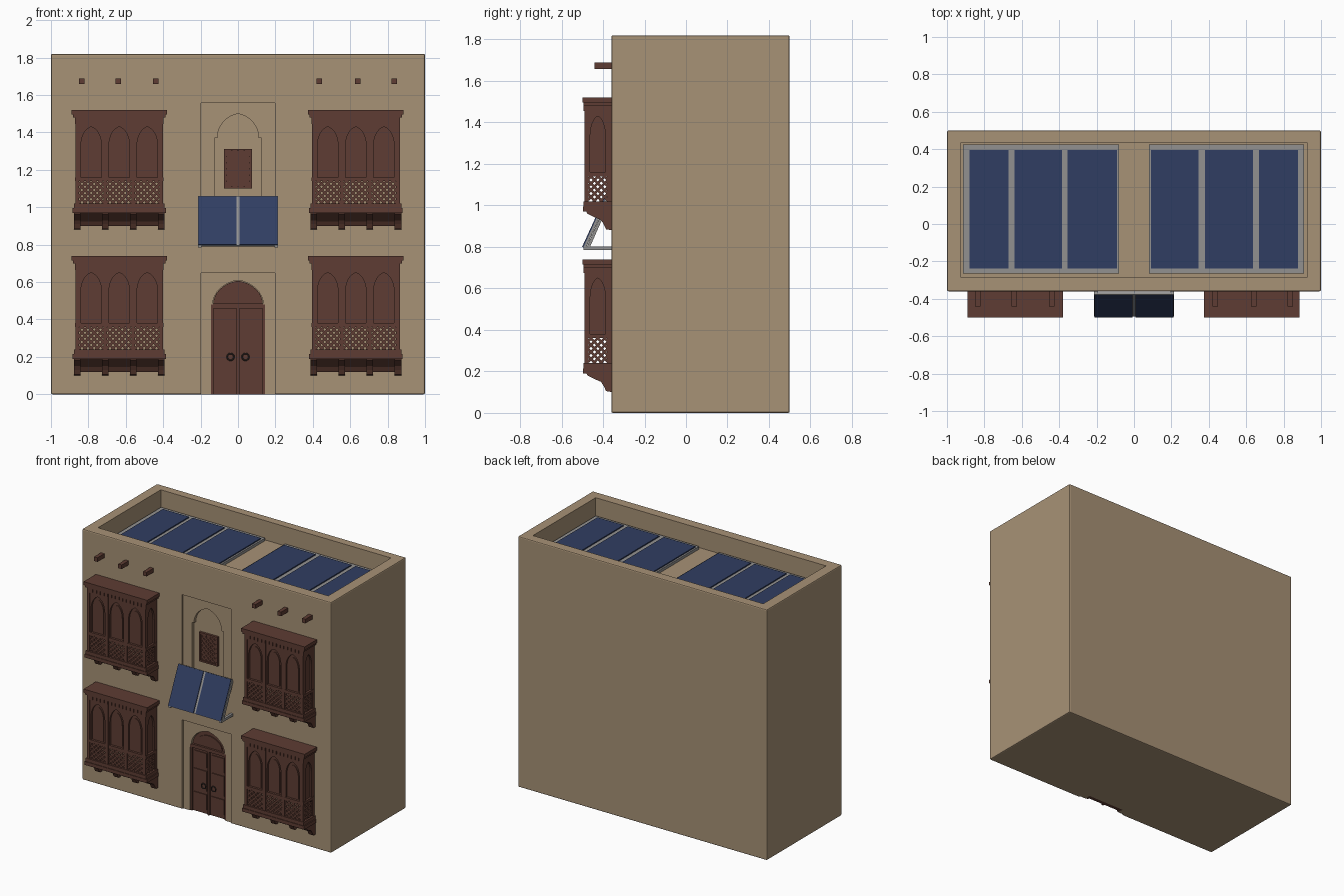
import bpy, bmesh, math

if "Cube" in bpy.data.objects:
    bpy.data.objects.remove(bpy.data.objects["Cube"])


def material(name, rgb):
    m = bpy.data.materials.new(name)
    m.diffuse_color = (*rgb, 1)
    m.use_nodes = True
    m.node_tree.nodes["Principled BSDF"].inputs["Base Color"].default_value = m.diffuse_color
    return m


PLASTER = material("tan plaster", (0.39, 0.287, 0.181))
WOOD = material("dark brown wood", (0.112, 0.046, 0.033))
BLUE = material("solar blue", (0.03, 0.048, 0.122))
GREY = material("frame grey", (0.29, 0.285, 0.28))
IRON = material("dark iron", (0.035, 0.025, 0.022))


class Part:
    """Collects boxes and extruded profiles into one mesh."""

    def __init__(self):
        self.bm = bmesh.new()

    def prism(self, pts, axis, a, b):
        # axis "x": profile in (y, z); axis "y": profile in (x, z)
        def at(p, d):
            return (d, p[0], p[1]) if axis == "x" else (p[0], d, p[1])
        lo = [self.bm.verts.new(at(p, a)) for p in pts]
        hi = [self.bm.verts.new(at(p, b)) for p in pts]
        self.bm.faces.new(lo)
        self.bm.faces.new(hi[::-1])
        n = len(pts)
        for i in range(n):
            j = (i + 1) % n
            self.bm.faces.new((lo[j], lo[i], hi[i], hi[j]))

    def box(self, x0, x1, y0, y1, z0, z1):
        self.prism([(x0, z0), (x1, z0), (x1, z1), (x0, z1)], "y", y0, y1)

    def strip(self, p, q, w, axis, a, b):
        dx, dz = q[0] - p[0], q[1] - p[1]
        k = w / 2 / math.hypot(dx, dz)
        nx, nz = -dz * k, dx * k
        self.prism([(p[0] + nx, p[1] + nz), (q[0] + nx, q[1] + nz),
                    (q[0] - nx, q[1] - nz), (p[0] - nx, p[1] - nz)], axis, a, b)

    def lattice(self, u0, u1, v0, v1, step, w, axis, a, b):
        # diagonal bars in both directions, clipped to the rectangle
        W, H = u1 - u0, v1 - v0
        k = -H + step / 2
        while k < W:
            s, e = max(0, k), min(W, k + H)
            if e - s > 0.008:
                self.strip((u0 + s, v0 + s - k), (u0 + e, v0 + e - k), w, axis, a, b)
                self.strip((u1 - s, v0 + s - k), (u1 - e, v0 + e - k), w, axis, a, b)
            k += step

    def mesh(self, name, mat):
        bmesh.ops.recalc_face_normals(self.bm, faces=self.bm.faces[:])
        me = bpy.data.meshes.new(name)
        self.bm.to_mesh(me)
        self.bm.free()
        me.materials.append(mat)
        return me

    def done(self, name, mat):
        return place(name, self.mesh(name, mat))


def place(name, me, loc=(0, 0, 0)):
    ob = bpy.data.objects.new(name, me)
    ob.location = loc
    bpy.context.collection.objects.link(ob)
    return ob


def arch(c, hw, z0, zs, za, shoulder=0.0, n=8):
    """Keel arch outline from right foot over the apex to left foot."""
    r = [(hw, z0)]
    if shoulder:
        r.append((hw, zs))
    for i in range(n + 1):
        t = i / n
        a = t * math.pi / 2
        r.append(((hw - shoulder) * math.cos(a), zs + (za - zs) * (0.78 * math.sin(a) + 0.22 * t)))
    r[-1] = (0, za)
    left = [(-x, z) for x, z in r[-2::-1]]
    return [(c + x, z) for x, z in r + left]


def arch_frame(c, hw, z0, z1, ahw, zs, za):
    """Rectangle with an arched opening cut from its bottom edge."""
    return [(c - hw, z0), (c - hw, z1), (c + hw, z1), (c + hw, z0)] + arch(c, ahw, z0, zs, za)


# ---- building block with roof well, framed niches and arches cut out
p = Part()
p.box(-1, 1, -0.36, 0.5, 0, 1.82)
bmesh.ops.bevel(p.bm, geom=p.bm.edges[:], offset=0.008, segments=2, affect='EDGES', profile=0.5)
house = p.done("house_walls", PLASTER)


def rect(x0, x1, z0, z1):
    return [(x0, z0), (x1, z0), (x1, z1), (x0, z1)]


cuts = [(rect(-0.925, 0.925, 1.68, 2.0), -0.285, 0.435),
        (rect(-0.197, 0.197, -0.1, 0.648), -0.5, -0.345),
        (rect(-0.197, 0.197, 1.0, 1.557), -0.5, -0.347),
        (arch(0, 0.145, -0.2, 0.48, 0.61, 0.01), -0.55, -0.30),
        (arch(0, 0.125, 1.03, 1.37, 1.50, 0.014), -0.55, -0.325)]
for pts, y0, y1 in cuts:
    c = Part()
    c.prism(pts, "y", y0, y1)
    cutter = c.done("cutter", PLASTER)
    cutter.hide_render = True
    mod = house.modifiers.new("cut", 'BOOLEAN')
    mod.operation, mod.solver, mod.object = 'DIFFERENCE', 'EXACT', cutter
    bpy.context.view_layer.objects.active = house
    bpy.ops.object.modifier_apply(modifier=mod.name)
    bpy.data.objects.remove(cutter)

# ---- projecting bay window, built once and placed four times
b = Part()
b.box(-0.255, 0.255, -0.5, -0.355, 0.615, 0.64)      # cornice
b.box(-0.247, 0.247, -0.495, -0.355, 0.60, 0.615)
b.box(-0.237, 0.237, -0.488, -0.355, 0.565, 0.60)    # frieze
for i in range(16):
    x = -0.225 + i * 0.03
    b.box(x - 0.008, x + 0.008, -0.494, -0.48, 0.575, 0.602)
b.box(-0.237, 0.237, -0.488, -0.355, 0.26, 0.28)     # middle rail
b.box(-0.243, 0.243, -0.493, -0.355, 0.115, 0.14)    # sill
b.box(-0.25, 0.25, -0.497, -0.355, 0.09, 0.115)
for x in (-0.225, -0.075, 0.075, 0.225):             # posts and corbels
    b.box(x - 0.01, x + 0.01, -0.49, -0.47, 0.1, 0.6)
    b.prism([(-0.355, 0.0), (-0.385, 0.005), (-0.397, 0.03), (-0.41, 0.05), (-0.445, 0.065),
             (-0.475, 0.08), (-0.485, 0.1), (-0.355, 0.1)], "x", x - 0.018, x + 0.018)
b.prism([(-0.355, 0.02), (-0.375, 0.02), (-0.39, 0.045), (-0.455, 0.1), (-0.355, 0.1)], "x", -0.22, 0.22)
b.box(-0.22, 0.22, -0.472, -0.462, 0.27, 0.6)        # panels behind arches
for x in (-0.15, 0, 0.15):
    b.prism(arch_frame(x, 0.066, 0.28, 0.57, 0.055, 0.45, 0.55), "y", -0.486, -0.465)
    b.prism(arch(x, 0.04, 0.29, 0.44, 0.525), "y", -0.478, -0.465)
    b.lattice(x - 0.066, x + 0.066, 0.138, 0.262, 0.033, 0.012, "y", -0.483, -0.474)
for s in (-1, 1):                                    # side walls
    b.box(*sorted((s * 0.215, s * 0.235)), -0.38, -0.355, 0.1, 0.6)
    b.box(*sorted((s * 0.212, s * 0.222)), -0.475, -0.355, 0.27, 0.6)
    b.prism(arch_frame(-0.425, 0.046, 0.28, 0.57, 0.037, 0.45, 0.55), "x", s * 0.214, s * 0.234)
    b.lattice(-0.472, -0.378, 0.138, 0.262, 0.033, 0.012, "x", s * 0.22, s * 0.23)
bay = b.mesh("bay_window", WOOD)
for side, x in (("left", -0.635), ("right", 0.63)):
    for level, z in (("lower", 0.1), ("upper", 0.88)):
        place(f"{level}_{side}_bay_window", bay, (x, 0, z))

# ---- roof beam ends
b = Part()
for x in (-0.835, -0.64, -0.44, 0.435, 0.64, 0.835):
    b.box(x - 0.014, x + 0.014, -0.44, -0.35, 1.658, 1.688)
b.done("beam_ends", WOOD)

# ---- door: arched board, lintel, leaf panels
d = Part()
d.prism(arch(0, 0.143, 0, 0.48, 0.607, 0.01), "y", -0.328, -0.299)
d.prism(arch(0, 0.105, 0.49, 0.5, 0.575), "y", -0.335, -0.32)
d.box(-0.145, 0.145, -0.343, -0.32, 0.46, 0.485)
d.box(-0.007, 0.007, -0.341, -0.32, 0, 0.46)
for s in (-1, 1):
    d.box(*sorted((s * 0.13, s * 0.145)), -0.34, -0.32, 0, 0.46)
    for z0, z1 in ((0.03, 0.14), (0.165, 0.31), (0.335, 0.44)):
        d.box(*sorted((s * 0.02, s * 0.12)), -0.334, -0.32, z0, z1)
d.done("door", WOOD)
for s in (-1, 1):
    bpy.ops.mesh.primitive_torus_add(major_radius=0.018, minor_radius=0.004, major_segments=16,
                                     minor_segments=6, location=(s * 0.04, -0.338, 0.2),
                                     rotation=(math.pi / 2, 0, 0))
    ring = bpy.context.object
    ring.name = "door_ring"
    ring.data.materials.append(IRON)

# ---- small lattice window in the upper niche
w = Part()
w.box(-0.072, 0.072, -0.329, -0.32, 1.1, 1.312)
w.lattice(-0.065, 0.065, 1.107, 1.305, 0.033, 0.01, "y", -0.336, -0.328)
for s in (-1, 1):
    w.box(*sorted((s * 0.062, s * 0.074)), -0.342, -0.32, 1.1, 1.312)
    z = 1.206 + s * 0.1
    w.box(-0.074, 0.074, -0.342, -0.32, z - 0.006, z + 0.006)
w.done("niche_window", WOOD)

# ---- tilted solar awning above the door
f, c = Part(), Part()
lo, hi = (-0.49, 0.793), (-0.372, 1.057)
f.strip(lo, hi, 0.012, "x", -0.215, 0.215)
off = (-0.0070, 0.0031)
for x0, x1 in ((-0.212, -0.009), (0.009, 0.212)):
    c.strip((lo[0] + off[0], lo[1] + off[1] + 0.003), (hi[0] + off[0], hi[1] + off[1] - 0.003),
            0.008, "x", x0, x1)
for s in (-1, 1):
    x0, x1 = sorted((s * 0.195, s * 0.213))
    f.box(x0, x1, -0.495, -0.355, 0.785, 0.803)
    f.strip((-0.475, 0.79), (-0.362, 1.045), 0.014, "x", x0, x1)
f.done("awning_frame", GREY)
c.done("awning_solar_cells", BLUE)

# ---- roof solar arrays
f, c = Part(), Part()
f.box(-0.915, -0.08, -0.265, 0.425, 1.675, 1.70)
f.box(0.08, 0.91, -0.265, 0.425, 1.675, 1.70)
for x0, x1 in ((-0.88, -0.67), (-0.64, -0.385), (-0.355, -0.092),
               (0.092, 0.345), (0.38, 0.635), (0.668, 0.878)):
    c.box(x0, x1, -0.238, 0.395, 1.699, 1.708)
f.done("roof_solar_frames", GREY)
c.done("roof_solar_cells", BLUE)
